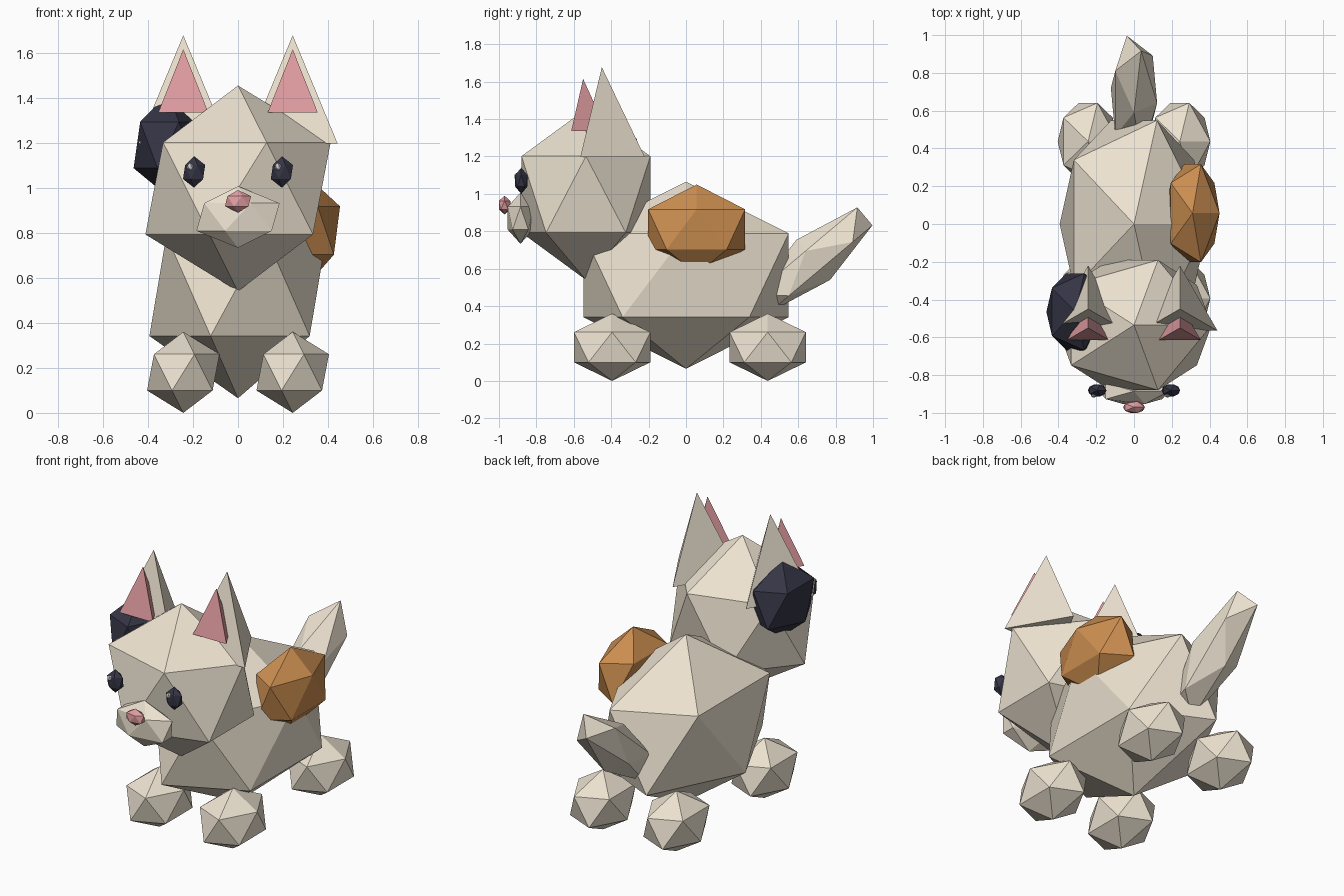
import bpy

if "Cube" in bpy.data.objects:
    bpy.data.objects.remove(bpy.data.objects["Cube"])


def material(name, rgb):
    m = bpy.data.materials.new(name)
    m.diffuse_color = (*rgb, 1)
    m.use_nodes = True
    m.node_tree.nodes["Principled BSDF"].inputs["Base Color"].default_value = m.diffuse_color
    return m


CREAM = material("cream", (0.84, 0.76, 0.63))
DARK = material("dark", (0.035, 0.035, 0.06))
ORANGE = material("orange", (0.60, 0.27, 0.08))
PINK = material("pink", (0.76, 0.34, 0.36))
WHITE = material("white", (0.95, 0.95, 0.95))


def blob(name, loc, radii, mat, tilt=0.0):
    """Faceted 20-sided ball stretched to the given radii."""
    bpy.ops.mesh.primitive_ico_sphere_add(subdivisions=1, radius=1, location=loc,
                                          rotation=(tilt, 0, 0))
    o = bpy.context.object
    o.name = name
    o.scale = radii
    o.data.materials.append(mat)
    return o


def spike(name, loc, radius, depth, mat):
    """Three-sided cone standing on its base."""
    x, y, z = loc
    bpy.ops.mesh.primitive_cone_add(vertices=3, radius1=radius, radius2=0, depth=depth,
                                    location=(x, y, z + depth / 2))
    o = bpy.context.object
    o.name = name
    o.data.materials.append(mat)
    return o


# Body, head and tail
blob("body", (0, 0, 0.565), (0.44, 0.645, 0.50), CREAM)
blob("head", (0, -0.535, 0.997), (0.46, 0.405, 0.457), CREAM)
blob("tail", (0, 0.68, 0.647), (0.137, 0.425, 0.14), CREAM, tilt=0.7)

# Face
blob("muzzle", (0, -0.885, 0.87), (0.207, 0.08, 0.137), CREAM)
blob("nose", (0, -0.97, 0.94), (0.065, 0.036, 0.05), PINK)

# Mirrored parts: eyes with glints, ears, feet
for side, s in (("left", -1), ("right", 1)):
    blob(f"eye_{side}", (s * 0.195, -0.881, 1.07), (0.055, 0.038, 0.07), DARK)
    blob(f"eye_glint_{side}", (s * 0.195 - 0.018, -0.908, 1.093), (0.016, 0.012, 0.018), WHITE)
    spike(f"ear_{side}", (s * 0.243, -0.45, 1.197), 0.23, 0.48, CREAM)
    spike(f"inner_ear_{side}", (s * 0.243, -0.55, 1.335), 0.128, 0.28, PINK)
    for end, y in (("front", -0.395), ("back", 0.437)):
        blob(f"{end}_foot_{side}", (s * 0.243, y, 0.18), (0.18, 0.24, 0.18), CREAM)

# Coat patches
blob("side_patch", (0.31, 0.057, 0.81), (0.16, 0.305, 0.24), ORANGE)
blob("head_patch", (-0.31, -0.465, 1.19), (0.172, 0.24, 0.23), DARK)
